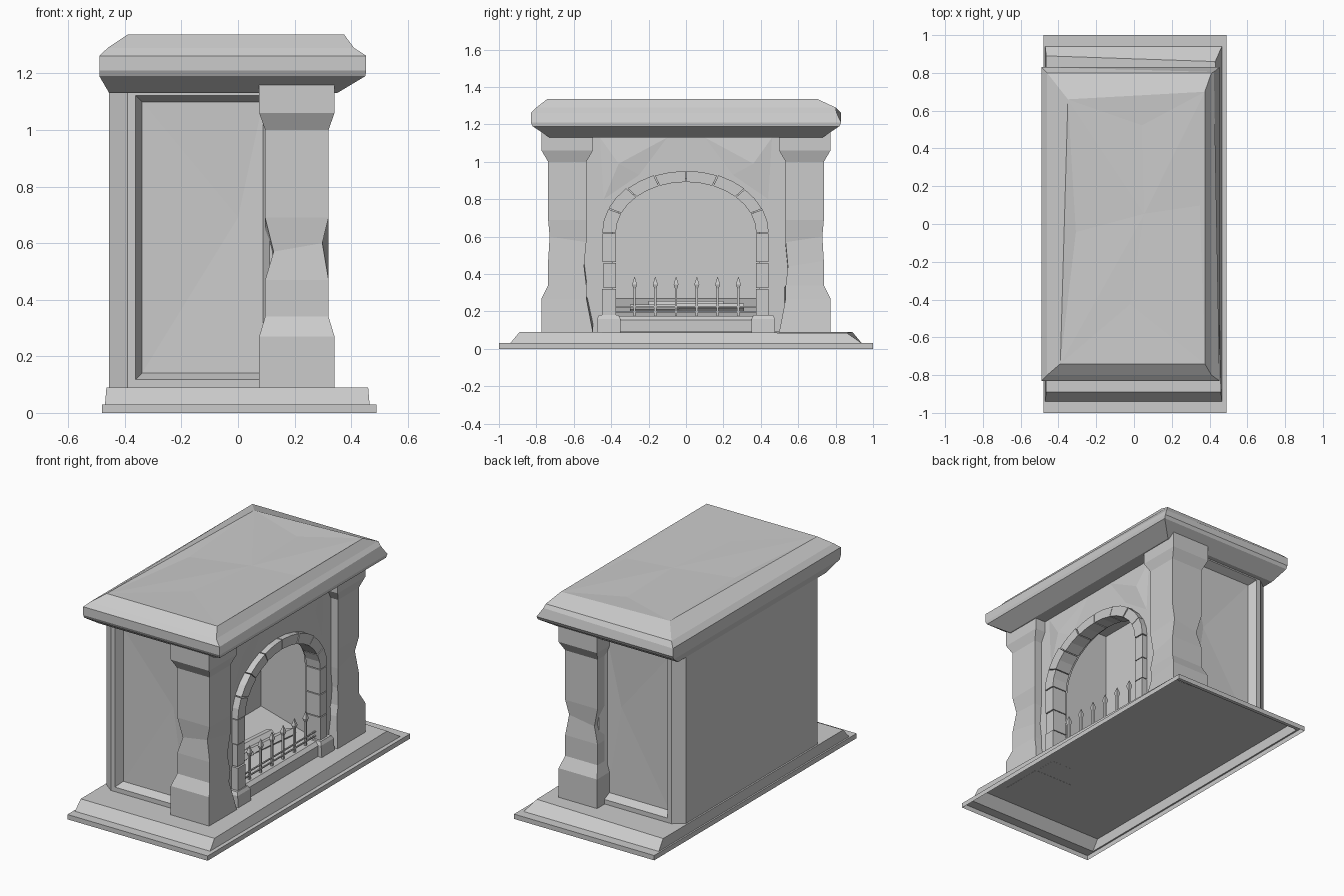
import bpy, bmesh, math, random
from mathutils import Vector

random.seed(4)
cube = bpy.data.objects.get("Cube")
if cube:
    bpy.data.objects.remove(cube)

stone = bpy.data.materials.new("grey stone")
stone.use_nodes = True
GREY = (0.6, 0.6, 0.6, 1)
stone.diffuse_color = GREY
stone.node_tree.nodes["Principled BSDF"].inputs["Base Color"].default_value = GREY


def finish(name, bm, normals=True):
    if normals:
        bmesh.ops.recalc_face_normals(bm, faces=bm.faces)
    mesh = bpy.data.meshes.new(name)
    bm.to_mesh(mesh)
    bm.free()
    mesh.materials.append(stone)
    obj = bpy.data.objects.new(name, mesh)
    bpy.context.collection.objects.link(obj)
    return obj


def loft(rings, bottom=True, top=True):
    """Skin a stack of rectangles given as (z, x0, x1, y0, y1)."""
    bm = bmesh.new()
    loops = []
    for z, x0, x1, y0, y1 in rings:
        loops.append([bm.verts.new((x, y, z)) for x, y in
                      ((x0, y0), (x1, y0), (x1, y1), (x0, y1))])
    for a, b in zip(loops, loops[1:]):
        for i in range(4):
            j = (i + 1) % 4
            bm.faces.new((a[i], a[j], b[j], b[i]))
    if bottom:
        bm.faces.new(loops[0][::-1])
    if top:
        bm.faces.new(loops[-1])
    return bm


def box(name, x0, x1, y0, y1, z0, z1):
    return finish(name, loft([(z0, x0, x1, y0, y1), (z1, x0, x1, y0, y1)]))


def dent(bm, near, move):
    """Push the vertex closest to a point, giving a chipped corner."""
    v = min(bm.verts, key=lambda v: (v.co - Vector(near)).length)
    v.co += Vector(move)


def extrude(points, vec):
    bm = bmesh.new()
    face = bm.faces.new([bm.verts.new(p) for p in points])
    new = bmesh.ops.extrude_face_region(bm, geom=[face])["geom"]
    bmesh.ops.translate(bm, vec=vec, verts=[g for g in new if isinstance(g, bmesh.types.BMVert)])
    return bm


def prism(name, points, vec):
    return finish(name, extrude(points, vec))


def worn_top(bm, amount):
    """Break the uppermost face into shallow worn facets."""
    top = max(bm.faces, key=lambda f: f.calc_center_median().z)
    for _ in range(2):
        fresh = bmesh.ops.poke(bm, faces=[top] if _ == 0 else fresh)
        for v in fresh["verts"]:
            v.co += Vector((random.uniform(-.08, .08), random.uniform(-.15, .15),
                            random.uniform(-amount, 0)))
        fresh = fresh["faces"]


# Stepped plinth, an open shell underneath
bm = loft([(0, -.48, .49, -1, 1), (.03, -.48, .49, -1, 1),
           (.03, -.47, .465, -.94, .94), (.09, -.465, .46, -.89, .89)], bottom=False)
dent(bm, (.46, .89, .09), (-.03, -.03, -.005))
finish("plinth", bm)

# Body with chamfered back corners and a hollow for the firebox
half = [(-.455, .65), (-.39, .70), (.14, .70), (.14, .60), (.22, .60), (.22, .40), (-.12, .40)]
plan = half + [(x, -y) for x, y in reversed(half)]
bm = extrude([(x, y, .09) for x, y in plan], (0, 0, 1.06))
bmesh.ops.recalc_face_normals(bm, faces=bm.faces)

# Recessed end panels, each with a shallow worn facet
sides = [f for f in bm.faces if abs(f.normal.y) > .99 and abs(f.calc_center_median().y) > .69]
bmesh.ops.inset_individual(bm, faces=sides, thickness=.04)
bmesh.ops.inset_individual(bm, faces=sides, thickness=.033, depth=-.05)
poked = bmesh.ops.poke(bm, faces=sides)
for v in poked["verts"]:
    v.co.x, v.co.z = 0, .69
    v.co.y -= math.copysign(.012, v.co.y)
finish("body", bm)


# Front wall pierced by the arch
def arch(a, b, angle):
    return a * math.cos(angle), .62 + b * math.sin(angle)


inner = [(.39, .09)] + [arch(.39, .29, math.pi * i / 12) for i in range(13)] + [(-.39, .09)]
outline = [(-.6, .09), (-.6, 1.15), (.6, 1.15), (.6, .09)] + inner
prism("front_wall", [(.19, y, z) for y, z in outline], (.08, 0, 0))

# Worn facets across the wall above the arch
for s in (-1, 1):
    bm = bmesh.new()
    pts = [(.27, .10, 1.13), (.27, .46, 1.13), (.272, .44, .80), (.272, .25, .93), (.285, .36, .99)]
    a, b, c, d, m = [bm.verts.new((x, y * s, z)) for x, y, z in pts]
    for p, q in ((a, b), (b, c), (c, d), (d, a)):
        bm.faces.new((p, q, m) if s < 0 else (q, p, m))
    for f in bm.faces:
        f.normal_update()
        if f.normal.x < 0:
            f.normal_flip()
    finish("wall_facet", bm, normals=False)

# Arch stones, with narrow joints
STONES = 8
for i in range(STONES):
    t0, t1 = (math.pi * (i + k) / STONES for k in (.02, .98))
    tm = (t0 + t1) / 2
    grow = random.uniform(-.005, .005)
    pts = [arch(.445 + grow, .335 + grow, t) for t in (t0, tm, t1)]
    pts += [arch(.375, .272, t) for t in (t1, tm, t0)]
    prism("arch_stone", [(.21, y, z) for y, z in pts], (.10 + grow, 0, 0))

for s in (-1, 1):
    # Jamb stones and their footing
    for z0, z1 in ((.17, .32), (.325, .46), (.465, .617)):
        g = random.uniform(-.006, .006)
        y0, y1 = sorted((s * .375, s * (.445 + g)))
        box("jamb_stone", .21, .31 + g, y0, y1, z0, z1)
    y0, y1 = sorted((s * .35, s * .475))
    finish("jamb_footing", loft([(.088, .19, .335, y0, y1), (.16, .19, .33, y0, y1),
                                 (.18, .2, .32, y0 + .01, y1 - .01)]))

    # Pillar with flared foot and capital, chipped along its edges
    def ring(z, hx, hy):
        return (z, .208 - hx, .208 + hx, s * .635 - hy, s * .635 + hy)
    wide, slim = (.133, .137), (.112, .102)
    bm = loft([ring(.088, *wide), ring(.27, *wide), ring(.34, *slim), ring(.47, *slim),
               ring(.57, *slim), ring(.69, *slim), ring(1.0, *slim),
               ring(1.06, *wide), ring(1.16, *wide)])
    dent(bm, (.096, s * .737, .57), (.03, -s * .012, 0))
    dent(bm, (.32, s * .737, .57), (-.022, -s * .008, .03))
    dent(bm, (.32, s * .533, .47), (-.012, s * .012, -.03))
    dent(bm, (.341, s * .498, .27), (-.03, s * .035, 0))
    finish("pillar", bm)

# Hearth kerb and sloping ash bed
finish("hearth_kerb", loft([(.09, .19, .31, -.36, .36), (.155, .19, .31, -.36, .36),
                            (.175, .2, .29, -.36, .36)]))
prism("ash_bed", [(x, -.4, z) for x, z in ((.22, .09), (.22, .175), (-.12, .27), (-.12, .09))],
      (0, .8, 0))

# Split logs lying on the ash
for y0, y1, x in ((-.30, .08, .13), (-.05, .31, .11), (-.2, .2, .05)):
    z = .19 + (.22 - x) * .25
    prism("log", [(x + .035 * math.cos(k * math.tau / 5), y0, z + .025 * math.sin(k * math.tau / 5))
                  for k in range(5)], (random.uniform(-.05, .05), y1 - y0, 0))

# Iron fence of rails and spear-tipped bars
for z in (.195, .222):
    box("fence_rail", .268, .276, -.375, .375, z, z + .007)
for i in range(6):
    y = -.275 + .111 * i

    def square(z, r):
        return (z, .272 - r, .272 + r, y - r, y + r)
    finish("fence_bar", loft([square(.17, .006), square(.322, .006), square(.345, .013),
                              square(.385, .001)]))

# Moulded mantel with a worn top
bm = loft([(1.13, -.455, .35, -.73, .73), (1.19, -.49, .45, -.82, .82),
           (1.21, -.49, .453, -.83, .83), (1.262, -.49, .453, -.83, .83),
           (1.29, -.46, .41, -.80, .80), (1.337, -.39, .375, -.74, .70)])
dent(bm, (-.39, .70, 1.337), (.04, -.04, -.004))
dent(bm, (.453, .83, 1.262), (-.03, -.025, 0))
worn_top(bm, .012)
finish("mantel", bm)
